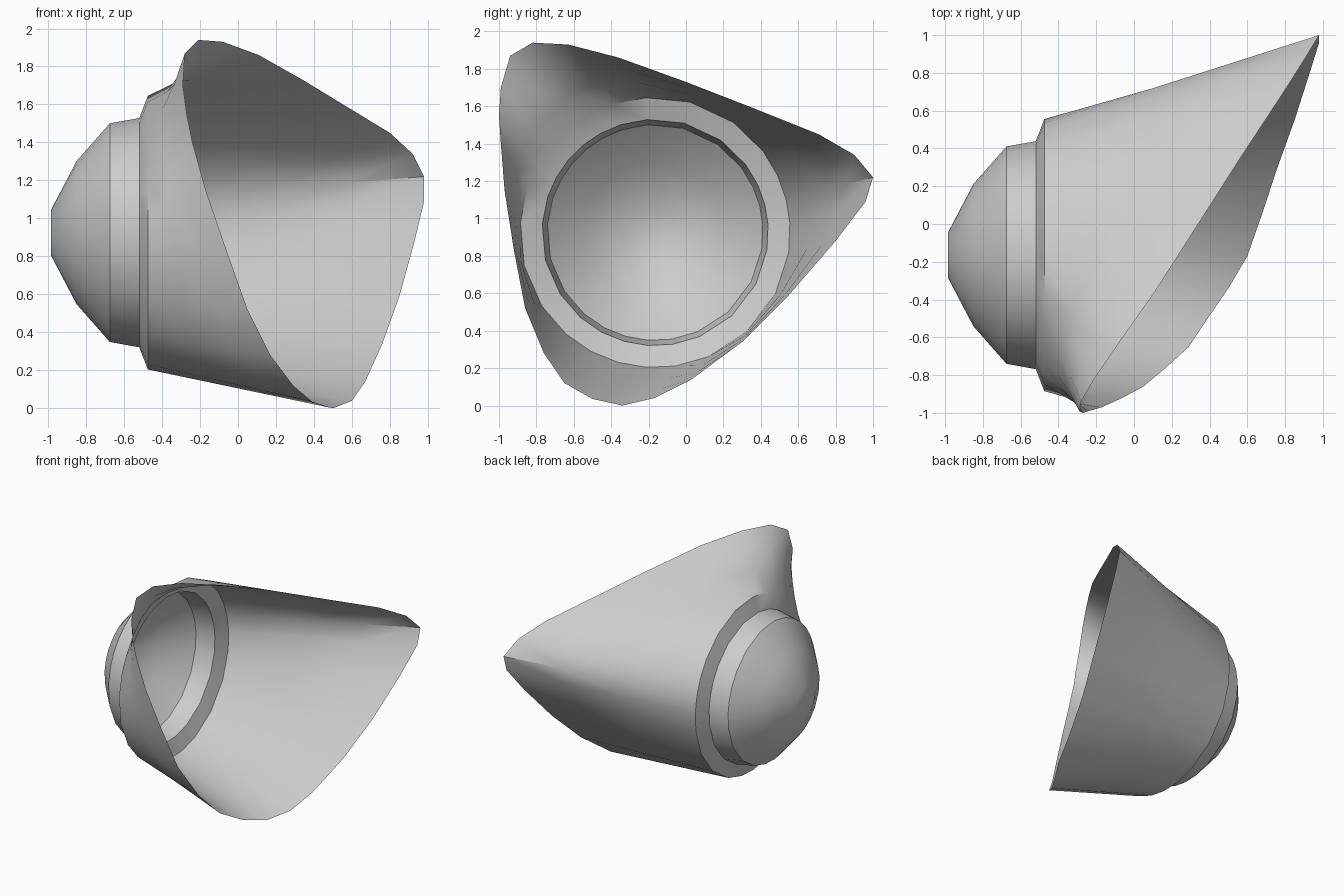
import bpy
import bmesh
import math
from mathutils import Vector

default_cube = bpy.data.objects.get("Cube")
if default_cube:
    bpy.data.objects.remove(default_cube, do_unlink=True)


def make_material(name, colour):
    material = bpy.data.materials.new(name)
    material.use_nodes = True
    material.diffuse_color = colour
    material.node_tree.nodes["Principled BSDF"].inputs["Base Color"].default_value = colour
    return material


# Centre line of the round base, running along x
AXIS_Y, AXIS_Z = -0.165, 0.925

# Stepped base profile: (x, radius), closed end first
base_profile = [(-0.985, 0.12), (-0.85, 0.378), (-0.675, 0.577),
                (-0.52, 0.605), (-0.475, 0.722)]

# Slanted three-cornered rim, anticlockwise from the back corner
rim = [Vector(p) for p in (
    (.98, 1, 1.22), (.92, .9, 1.34), (.8, .71, 1.45), (.57, .36, 1.59),
    (.34, 0, 1.73), (.11, -.36, 1.86), (-.08, -.63, 1.93), (-.21, -.82, 1.94),
    (-.28, -.94, 1.87), (-.29, -.99, 1.7), (-.27, -1, 1.55), (-.24, -.99, 1.4),
    (-.17, -.97, 1.15), (-.06, -.92, .83), (.05, -.86, .52), (.17, -.76, .28),
    (.29, -.65, .12), (.39, -.5, .035), (.5, -.34, 0), (.6, -.17, .04),
    (.67, .03, .14), (.76, .3, .34), (.85, .55, .59), (.93, .8, .88),
    (.98, .96, 1.09))]
count = len(rim)

# Spokes lie halfway between even spacing and the direction of each rim point
start = math.atan2(rim[0].z - AXIS_Z, rim[0].y - AXIS_Y)
spokes = []
for i, point in enumerate(rim):
    direct = math.atan2(point.z - AXIS_Z, point.y - AXIS_Y)
    direct = start + (direct - start) % math.tau if i else start
    even = start + math.tau * i / count
    spokes.append((direct + even) / 2)


def circle(x, radius):
    return [Vector((x, AXIS_Y + radius * math.cos(a), AXIS_Z + radius * math.sin(a)))
            for a in spokes]


def flare(along, dent):
    """Row between collar and rim, pinched in below the upper front corner."""
    row = []
    for i, (inner, outer) in enumerate(zip(collar, rim)):
        pinch = dent * max(0, 1 - abs(i - 8) / 3)
        point = inner.lerp(outer, along - pinch)
        point.x = inner.x + (outer.x - inner.x) * along
        row.append(point)
    return row


rows = [circle(x, radius) for x, radius in base_profile]
collar = rows[-1]
rows += [flare(0.39, 0.15), flare(0.71, 0.14), rim]

# One open shell: closed base, stepped collar and flared hood
bm = bmesh.new()
loops = [[bm.verts.new(p) for p in row] for row in rows]
bm.faces.new(loops[0])
for lower, upper in zip(loops, loops[1:]):
    for i in range(count):
        j = (i + 1) % count
        bm.faces.new((lower[i], upper[i], upper[j], lower[j]))
bmesh.ops.recalc_face_normals(bm, faces=bm.faces)
if loops[0][0].link_faces[0].normal.x > 0:
    bmesh.ops.reverse_faces(bm, faces=bm.faces)
mesh = bpy.data.meshes.new("flared_hood")
bm.to_mesh(mesh)
bm.free()
mesh.materials.append(make_material("light grey", (0.6, 0.6, 0.6, 1)))

hood = bpy.data.objects.new("flared_hood", mesh)
bpy.context.collection.objects.link(hood)
bpy.context.view_layer.objects.active = hood
hood.select_set(True)
bpy.ops.object.shade_smooth_by_angle(angle=math.radians(32))
